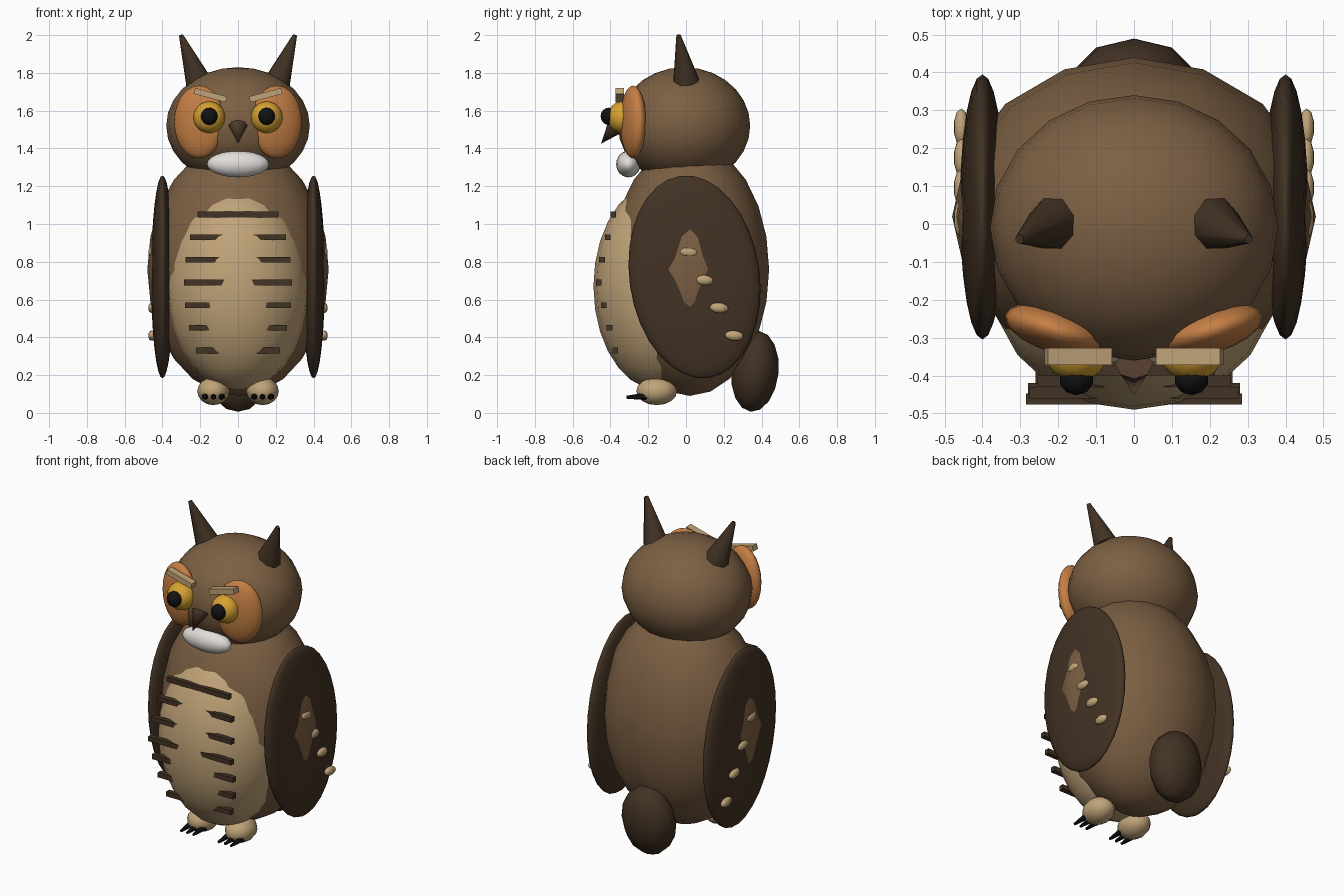
import bpy
from math import radians, sqrt
from mathutils import Vector

cube = bpy.data.objects.get("Cube")
if cube:
    bpy.data.objects.remove(cube, do_unlink=True)


def material(name, r, g, b):
    m = bpy.data.materials.new(name)
    m.use_nodes = True
    m.diffuse_color = (r, g, b, 1)
    bsdf = next(n for n in m.node_tree.nodes if n.type == 'BSDF_PRINCIPLED')
    bsdf.inputs["Base Color"].default_value = (r, g, b, 1)
    bsdf.inputs["Roughness"].default_value = 0.8
    return m


BROWN = material("feather brown", .20, .115, .056)
DARK = material("dark brown", .055, .032, .017)
BEIGE = material("beige", .53, .37, .19)
ORANGE = material("face orange", .56, .21, .058)
YELLOW = material("eye yellow", .68, .36, .03)
BLACK = material("black", .006, .006, .006)
WHITE = material("throat white", .76, .73, .70)
HORN = material("beak brown", .085, .045, .025)


def finish(name, mat, angle=60):
    obj = bpy.context.object
    obj.name = name
    obj.data.materials.append(mat)
    bpy.ops.object.transform_apply(location=False, rotation=False, scale=True)
    bpy.ops.object.shade_smooth_by_angle(angle=radians(angle))
    return obj


def ellipsoid(name, mat, loc, radii, rot=(0, 0, 0), segs=16, rings=12):
    bpy.ops.mesh.primitive_uv_sphere_add(segments=segs, ring_count=rings, radius=1, location=loc,
                                         rotation=[radians(a) for a in rot])
    bpy.context.object.scale = radii
    return finish(name, mat, 80)


def spike(name, mat, base, tip, r1, r2=0, sides=8):
    base, tip = Vector(base), Vector(tip)
    axis = tip - base
    bpy.ops.mesh.primitive_cone_add(vertices=sides, radius1=r1, radius2=r2, depth=axis.length,
                                    location=(base + tip) / 2,
                                    rotation=axis.to_track_quat('Z', 'Y').to_euler())
    return finish(name, mat, 50)


def box(name, mat, loc, size, tilt=0):
    bpy.ops.mesh.primitive_cube_add(size=1, location=loc, rotation=(0, radians(tilt), 0))
    bpy.context.object.scale = size
    return finish(name, mat, 30)


# Body, belly, head and tail
ellipsoid("body", BROWN, (0, .02, .76), (.48, .42, .67))
ellipsoid("belly", BEIGE, (0, -.14, .67), (.38, .35, .55), segs=20, rings=14)
ellipsoid("head", BROWN, (0, -.01, 1.52), (.38, .35, .31), segs=20, rings=14)
ellipsoid("tail", DARK, (0, .365, .22), (.17, .125, .215), (-6, 0, 0), segs=10, rings=8)

# Belly bars, their ends showing at both sides of the belly
bar_depths = [-.375, -.405, -.435, -.462, -.445, -.415, -.385]
for i, y in enumerate(bar_depths):
    z = .33 + .12 * i
    width = .57 * sqrt(1 - ((z - .68) / .56) ** 2)
    box(f"belly_bar_{i + 1}", DARK, (0, y, z), (width, .03, .03))

# Throat and beak
ellipsoid("throat", WHITE, (0, -.305, 1.317), (.165, .065, .07))
spike("beak", HORN, (0, -.37, 1.52), (0, -.45, 1.425), .05)

# Paired parts
for side, s in (("left", 1), ("right", -1)):
    ellipsoid(f"{side}_wing", DARK, (s * .4, .045, .72), (.06, .345, .54), (8, 0, 0),
              segs=24, rings=16)
    for i in range(4):
        ellipsoid(f"{side}_wing_spot_{i + 1}", BEIGE, (s * .456, .015 + .08 * i, .85 - .147 * i),
                  (.02, .05, .027), (-5, 0, 0), segs=10, rings=8)

    # Face
    ellipsoid(f"{side}_face_disc", ORANGE, (s * .205, -.28, 1.54), (.14, .06, .193),
              (0, 0, s * 17), segs=20)
    ellipsoid(f"{side}_eye", YELLOW, (s * .152, -.34, 1.565), (.084, .075, .084))
    ellipsoid(f"{side}_pupil", BLACK, (s * .152, -.408, 1.57), (.046, .044, .046),
              segs=10, rings=8)
    box(f"{side}_brow", BEIGE, (s * .147, -.35, 1.682), (.175, .045, .032), -s * 15)
    spike(f"{side}_ear_tuft", DARK, (s * .21, 0, 1.755), (s * .302, -.04, 2), .073, .012)

    # Foot with three claws
    ellipsoid(f"{side}_foot", BEIGE, (s * .13, -.155, .115), (.086, .108, .074),
              segs=12, rings=8)
    for i in (-1, 0, 1):
        x = s * .13 + i * .043
        spike(f"{side}_claw_{i + 2}", BLACK, (x, -.2, .088), (x, -.315, .083), .021, .008, 6)
